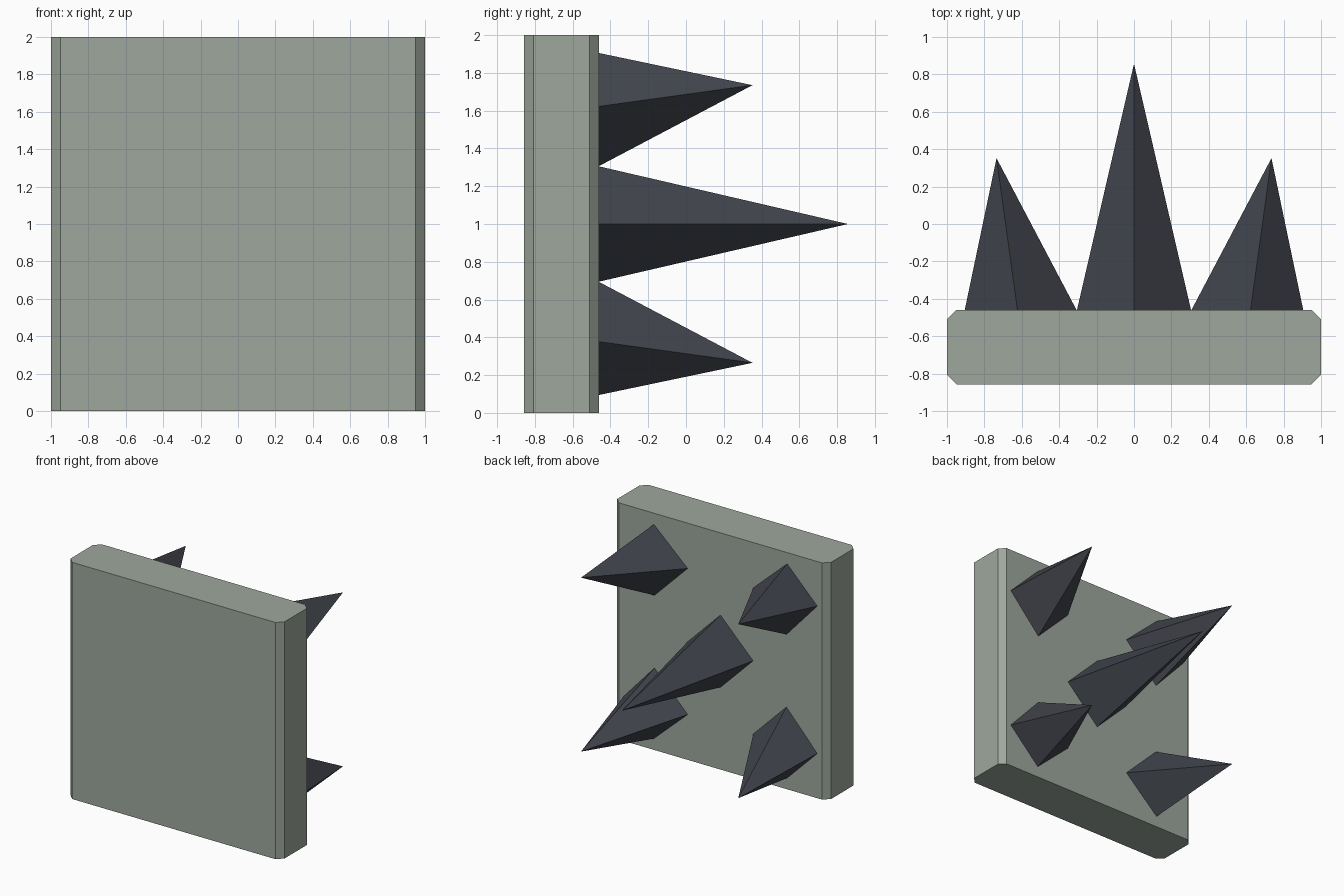
import bpy
import bmesh
from mathutils import Vector

cube = bpy.data.objects.get("Cube")
if cube:
    bpy.data.objects.remove(cube, do_unlink=True)


def make_material(name, rgb):
    mat = bpy.data.materials.new(name)
    mat.use_nodes = True
    color = (*rgb, 1.0)
    mat.diffuse_color = color
    mat.node_tree.nodes["Principled BSDF"].inputs["Base Color"].default_value = color
    return mat


def add_object(name, bm, mat):
    bmesh.ops.recalc_face_normals(bm, faces=bm.faces[:])
    mesh = bpy.data.meshes.new(name)
    bm.to_mesh(mesh)
    bm.free()
    mesh.materials.append(mat)
    obj = bpy.data.objects.new(name, mesh)
    bpy.context.collection.objects.link(obj)
    return obj


stone = make_material("grey_green_stone", (0.342, 0.387, 0.337))
iron = make_material("dark_iron", (0.055, 0.061, 0.076))

FRONT, BACK, MID = -0.857, -0.46, 1.0

# Slab with chamfered upright edges
bm = bmesh.new()
bmesh.ops.create_cube(bm, size=1)
for v in bm.verts:
    v.co = (v.co.x * 2, (FRONT + BACK) / 2 + v.co.y * (BACK - FRONT), MID + v.co.z * 2)
upright = [e for e in bm.edges if abs(e.verts[0].co.z - e.verts[1].co.z) > 1]
bmesh.ops.bevel(bm, geom=upright, offset=0.05, segments=1, affect='EDGES')
add_object("slab", bm, stone)


# Four-sided spike standing on the slab's back; points are (x, z) from its middle
def add_spike(name, base, tip, length, sx=1, sz=1):
    bm = bmesh.new()

    def vert(p, y):
        return bm.verts.new(Vector((p[0] * sx, y, MID + p[1] * sz)))

    ring = [vert(p, BACK) for p in base]
    apex = vert(tip, BACK + length)
    bm.faces.new(ring)
    for i, v in enumerate(ring):
        bm.faces.new((v, ring[(i + 1) % len(ring)], apex))
    add_object(name, bm, iron)


# Long straight spike in the middle
r = 0.305
add_spike("center_spike", [(r, 0), (0, r), (-r, 0), (0, -r)], (0, 0), 1.317)

# Shorter spikes leaning out at the corners
leaning = [(0.905, 0.623), (0.623, 0.905), (0.307, 0.617), (0.617, 0.307)]
for sx, side in ((1, "left"), (-1, "right")):
    for sz, level in ((1, "upper"), (-1, "lower")):
        add_spike(f"{level}_{side}_spike", leaning, (0.735, 0.735), 0.812, sx, sz)
